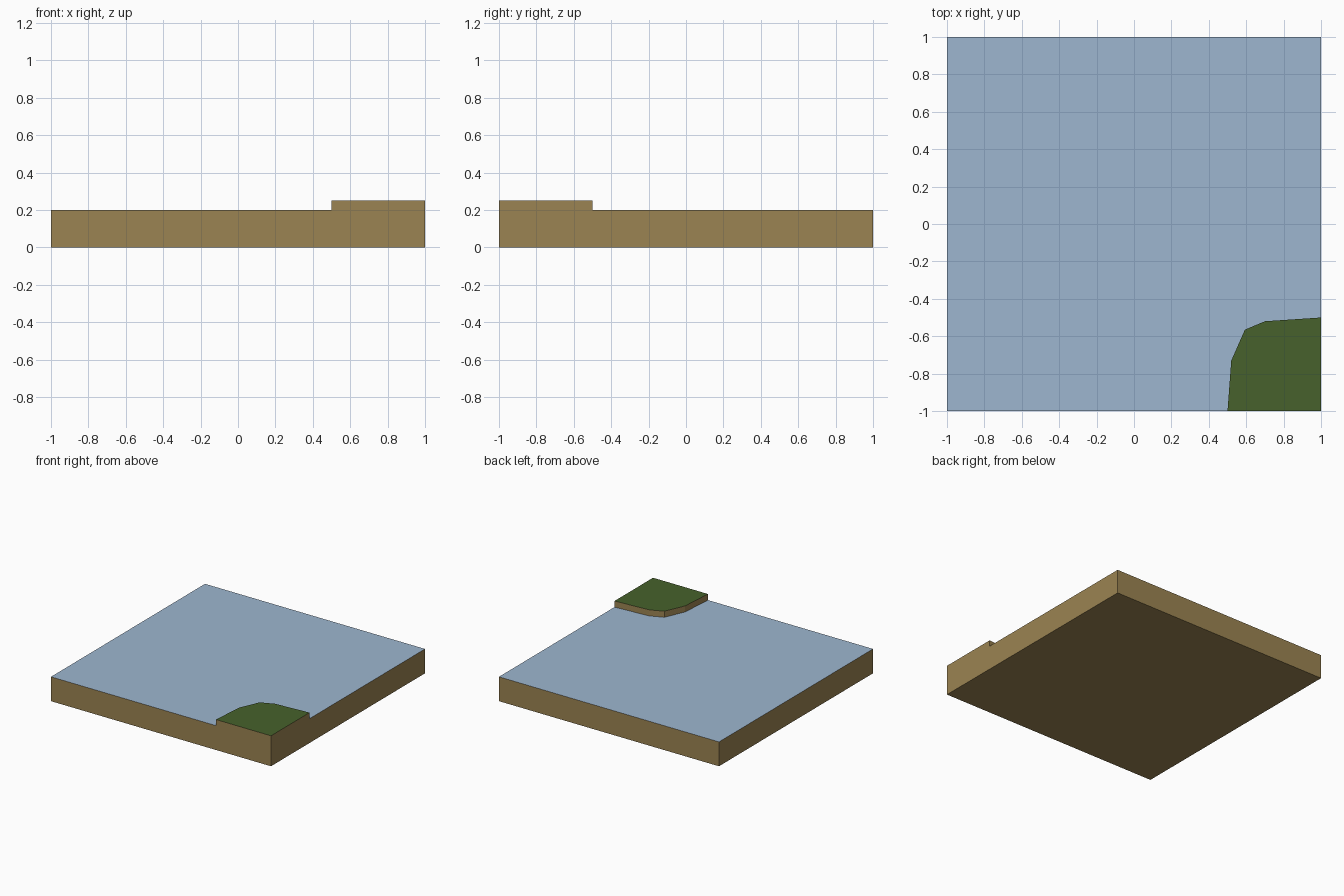
import bpy
import bmesh

cube = bpy.data.objects.get("Cube")
if cube:
    bpy.data.objects.remove(cube, do_unlink=True)

WATER_LEVEL = 0.20
GRASS_LEVEL = 0.25


def make_material(name, rgb):
    mat = bpy.data.materials.new(name)
    mat.use_nodes = True
    mat.diffuse_color = (*rgb, 1)
    mat.node_tree.nodes["Principled BSDF"].inputs["Base Color"].default_value = (*rgb, 1)
    return mat


soil = make_material("soil brown", (0.33, 0.23, 0.085))
water = make_material("water blue", (0.34, 0.47, 0.63))
grass = make_material("grass green", (0.063, 0.12, 0.025))


def tile_part(name, outline, height, top_material, open_edges=()):
    """Raise an anticlockwise outline into a soil block with a coloured top."""
    bm = bmesh.new()
    low = [bm.verts.new((x, y, 0)) for x, y in outline]
    high = [bm.verts.new((x, y, height)) for x, y in outline]
    bm.faces.new(low[::-1])
    bm.faces.new(high).material_index = 1
    count = len(outline)
    for i in range(count):
        j = (i + 1) % count
        if i not in open_edges:
            bm.faces.new((low[i], low[j], high[j], high[i]))
    mesh = bpy.data.meshes.new(name)
    bm.to_mesh(mesh)
    bm.free()
    mesh.materials.append(soil)
    mesh.materials.append(top_material)
    obj = bpy.data.objects.new(name, mesh)
    bpy.context.collection.objects.link(obj)
    return obj


# Faceted shoreline shared by both parts, from the front edge to the left edge
shore = [(0.5, -1), (0.52, -0.73), (0.593, -0.565), (0.7, -0.52), (1, -0.5)]

# Water covering the tile, left open where it meets the bank
tile_part("water_block", [(-1, -1)] + shore + [(1, 1), (-1, 1)],
          WATER_LEVEL, water, open_edges=range(1, len(shore)))

# Raised grassy bank in the front left corner
tile_part("grass_bank", [(1, -1)] + shore[::-1], GRASS_LEVEL, grass)
